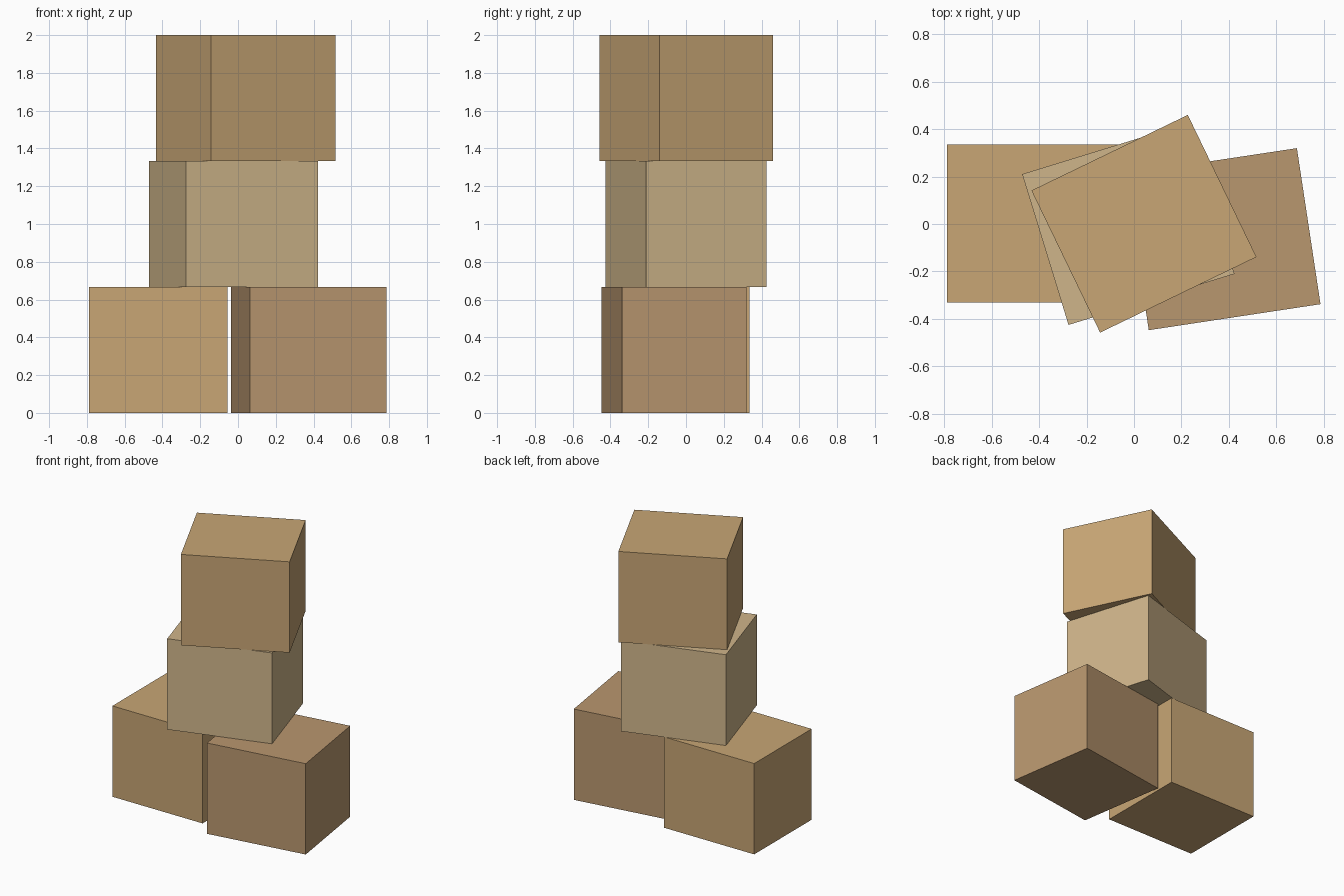
import bpy
from math import radians

if "Cube" in bpy.data.objects:
    bpy.data.objects.remove(bpy.data.objects["Cube"])

# Carton dimensions shared by all four boxes
WIDTH, DEPTH, HEIGHT = 0.733, 0.666, 0.6667


def material(name, color):
    mat = bpy.data.materials.new(name)
    mat.diffuse_color = (*color, 1.0)
    mat.use_nodes = True
    mat.node_tree.nodes["Principled BSDF"].inputs["Base Color"].default_value = mat.diffuse_color
    return mat


tan = material("tan_cardboard", (0.578, 0.381, 0.178))
brown = material("brown_cardboard", (0.485, 0.310, 0.159))
pale = material("pale_cardboard", (0.624, 0.462, 0.254))


def box(name, x, y, level, angle, mat):
    bpy.ops.mesh.primitive_cube_add(
        size=1,
        location=(x, y, (level + 0.5) * HEIGHT),
        rotation=(0, 0, radians(angle)),
    )
    obj = bpy.context.object
    obj.name = name
    obj.scale = (WIDTH, DEPTH, HEIGHT)
    obj.data.materials.append(mat)


# Two boxes on the ground
box("left_bottom_box", -0.422, 0.002, 0, 0, tan)
box("right_bottom_box", 0.375, -0.064, 0, 8.6, brown)

# Box bridging the lower pair, and one twisted on top
box("middle_box", -0.024, 0.0, 1, 17.1, pale)
box("top_box", 0.042, 0.001, 2, 25.8, tan)
